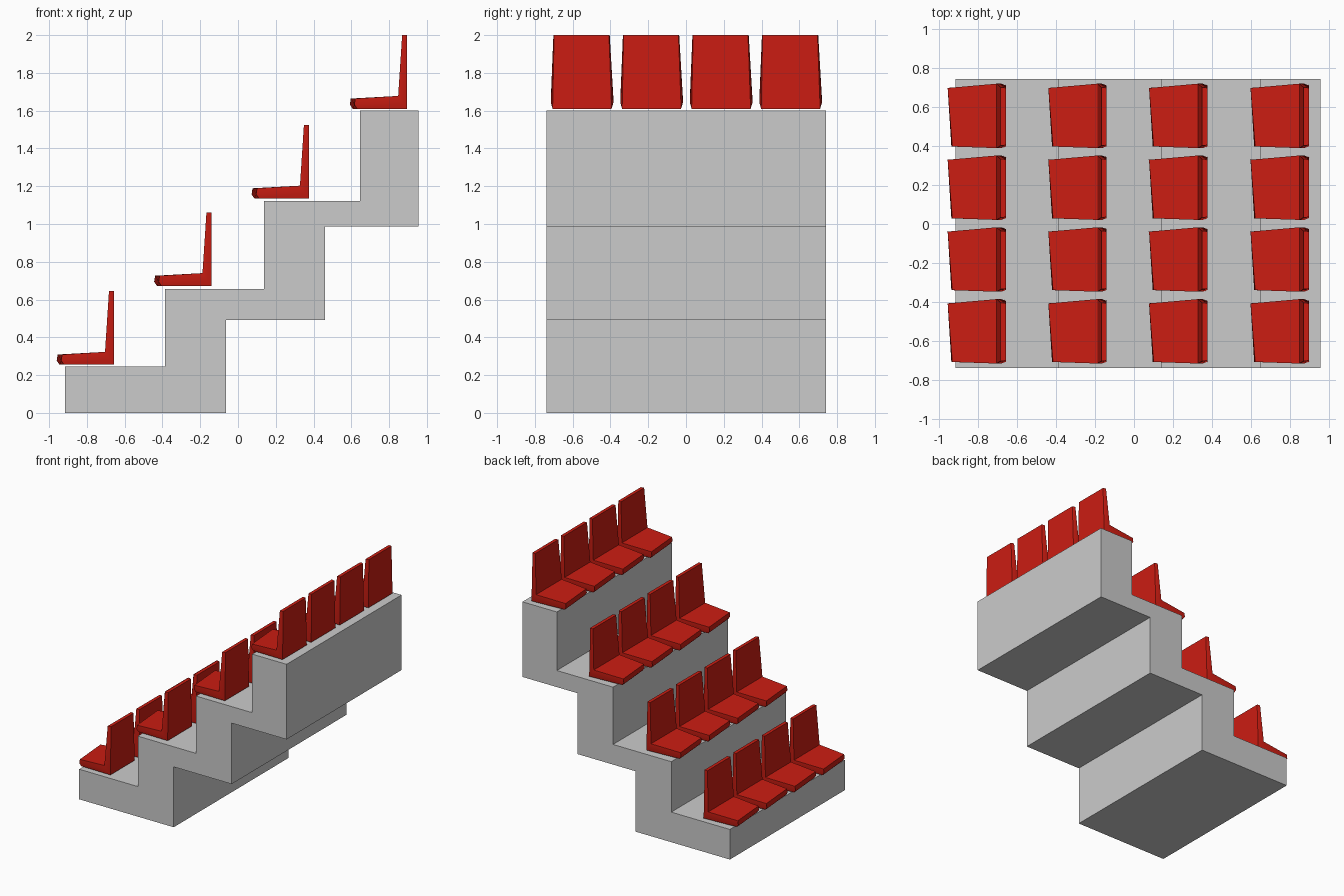
import bpy, bmesh, math

if "Cube" in bpy.data.objects:
    bpy.data.objects.remove(bpy.data.objects["Cube"])

red = bpy.data.materials.new("red_plastic")
red.diffuse_color = (0.6, 0.012, 0.006, 1)
red.use_nodes = True
red.node_tree.nodes["Principled BSDF"].inputs["Base Color"].default_value = red.diffuse_color


def add_mesh(name, verts, faces):
    mesh = bpy.data.meshes.new(name)
    bm = bmesh.new()
    vs = [bm.verts.new(v) for v in verts]
    for f in faces:
        bm.faces.new([vs[i] for i in f])
    bmesh.ops.recalc_face_normals(bm, faces=bm.faces)
    bm.to_mesh(mesh)
    bm.free()
    obj = bpy.data.objects.new(name, mesh)
    bpy.context.collection.objects.link(obj)
    return obj


def loft(name, rings):
    """Skin a list of equal-length closed rings and cap both ends."""
    n = len(rings[0])
    verts = [v for r in rings for v in r]
    faces = [list(range(n)), list(range((len(rings) - 1) * n, len(rings) * n))]
    for k in range(len(rings) - 1):
        for i in range(n):
            j = (i + 1) % n
            faces.append([k * n + i, k * n + j, (k + 1) * n + j, (k + 1) * n + i])
    return add_mesh(name, verts, faces)


# Stepped concrete stand: side profile extruded along y
profile = [(-.915, 0), (-.063, 0), (-.063, .492), (.46, .492), (.46, .988), (.955, .988),
           (.955, 1.60), (.645, 1.60), (.645, 1.123), (.138, 1.123), (.138, .656),
           (-.387, .656), (-.387, .245), (-.915, .245)]
loft("concrete_steps", [[(x, y, z) for x, z in profile] for y in (-.738, .742)])


# Seat shell cross-section: inner, side and outer points as (x, z),
# y limits of inner/side and outer points, and x skew of the -y side
def section(inner, side, outer, lo, hi, inset, skew=0):
    return [(inner[0] + skew, lo, inner[1]), (inner[0], hi, inner[1]),
            (side[0], hi, side[1]), (outer[0], hi - inset, outer[1]),
            (outer[0] + skew, lo + inset, outer[1]), (side[0] + skew, lo, side[1])]


seat = loft("seat", [
    section((.005, .054), (0, .022), (.015, 0), -.157, .143, .004, .024),
    section((.256, .068), (.28, .03), (.304, 0), -.165, .165, .009),
    section((.277, .39), (.292, .39), (.304, .39), -.152, .146, .004),
])
seat.data.materials.append(red)
bpy.context.view_layer.objects.active = seat
seat.select_set(True)
bpy.ops.object.shade_smooth_by_angle(angle=math.radians(50))

# Four rows of four seats
rows = [(-.96, .255), (-.444, .672), (.072, 1.135), (.592, 1.61)]
for r, (x, z) in enumerate(rows):
    for c in range(4):
        s = seat if r == c == 0 else seat.copy()
        if s is not seat:
            bpy.context.collection.objects.link(s)
        s.name = f"seat_row{r + 1}_{c + 1}"
        s.location = (x, -.55 + c * .368, z)
